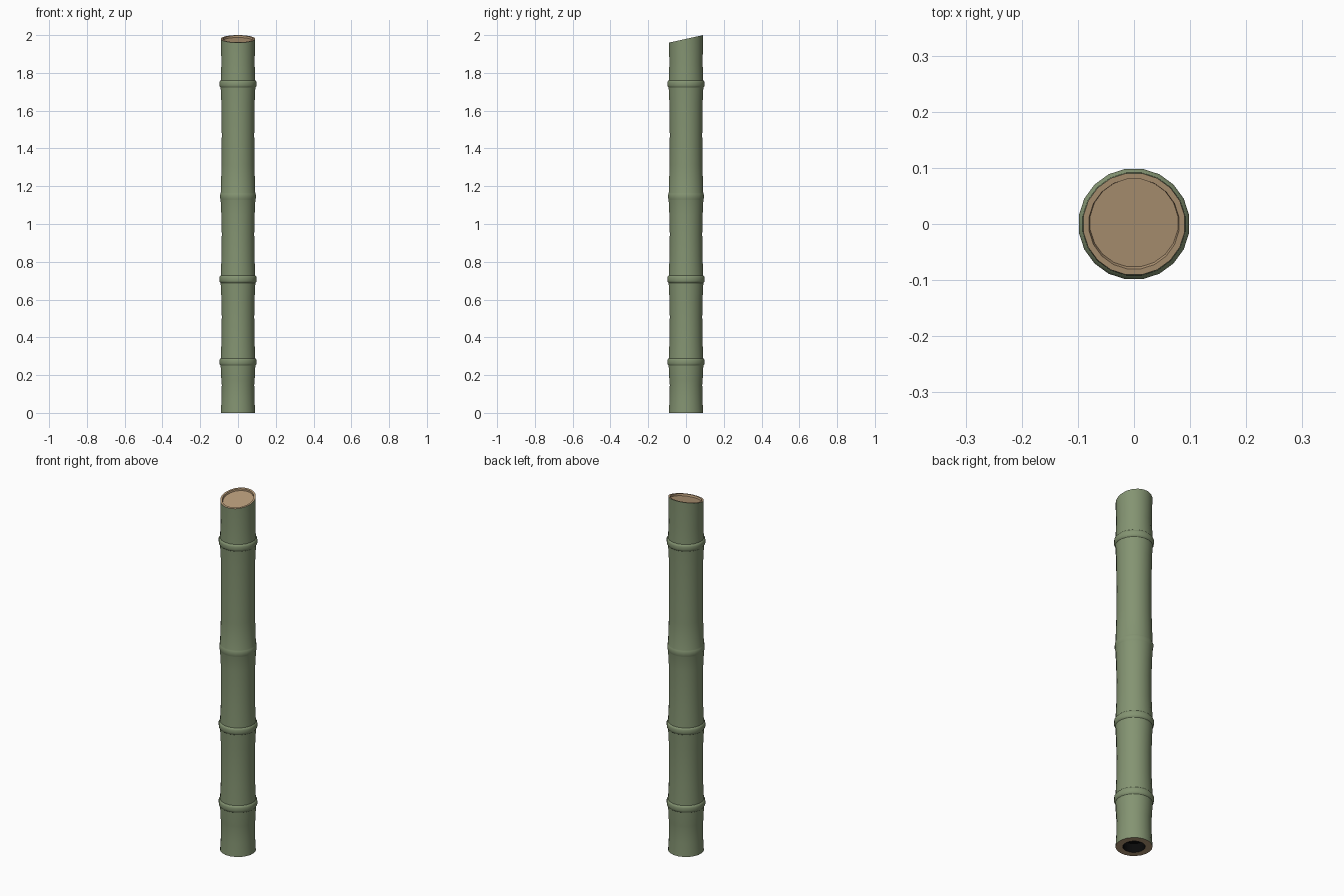
import bpy, bmesh, math

if "Cube" in bpy.data.objects:
    bpy.data.objects.remove(bpy.data.objects["Cube"])

SIDES = 20
SLANT = 0.22   # slope of the angled top cut


def material(name, colour):
    m = bpy.data.materials.new(name)
    m.diffuse_color = (*colour, 1)
    m.use_nodes = True
    m.node_tree.nodes["Principled BSDF"].inputs["Base Color"].default_value = m.diffuse_color
    return m


GREEN = material("bamboo green", (0.231, 0.296, 0.168))
TAN = material("cut wood tan", (0.47, 0.325, 0.19))
DARK = material("hollow black", (0.003, 0.003, 0.003))


def build(name, rings, mats, cap=False):
    """Lathe rings of (radius, z, slant, y shift), band i gets mats[i]."""
    bm = bmesh.new()
    slots = list(dict.fromkeys(mats))
    loops = []
    for r, z, slant, dy in rings:
        loop = []
        for i in range(SIDES):
            a = 2 * math.pi * (i + 0.5) / SIDES
            x, y = r * math.cos(a), r * math.sin(a)
            loop.append(bm.verts.new((x, y + dy, z + slant * y)))
        loops.append(loop)
    for k in range(len(loops) - 1):
        lo, hi = loops[k], loops[k + 1]
        for i in range(SIDES):
            j = (i + 1) % SIDES
            bm.faces.new((lo[i], lo[j], hi[j], hi[i])).material_index = slots.index(mats[k])
    if cap:
        bm.faces.new(loops[-1]).material_index = slots.index(mats[-1])
    me = bpy.data.meshes.new(name)
    bm.to_mesh(me)
    bm.free()
    for m in slots:
        me.materials.append(m)
    ob = bpy.data.objects.new(name, me)
    bpy.context.collection.objects.link(ob)
    bpy.context.view_layer.objects.active = ob
    ob.select_set(True)
    bpy.ops.object.shade_smooth_by_angle(angle=math.radians(30))
    ob.select_set(False)
    return ob


# stalk: hollow base, flared segments with ridged nodes, slanted recessed top
rings = [(0.056, 0.05, 0, 0), (0.056, 0, 0, 0), (0.092, 0, 0, 0)]
mats = [DARK, TAN]
nodes = [(0.27, 0.0995), (0.708, 0.0995), (1.146, 0.096), (1.742, 0.0995)]
prev = 0.0
for z, r in nodes:
    span = z - prev
    rings += [(0.088, prev + 0.28 * span, 0, 0),
              (0.087, prev + 0.55 * span, 0, 0),
              (0.089, z - 0.10, 0, 0),
              (0.093, z - 0.02, 0, 0),
              (r - 0.002, z - 0.015, 0, 0),
              (r, z - 0.008, 0, 0),
              (r, z + 0.008, 0, 0),
              (r - 0.002, z + 0.014, 0, 0),
              (0.0925, z + 0.019, 0, 0)]
    prev = z
rings += [(0.089, 1.85, 0, 0), (0.0915, 1.98, SLANT, 0)]
mats += [GREEN] * (len(rings) - 1 - len(mats))
rings += [(0.081, 1.98, SLANT, 0), (0.079, 1.97, SLANT, 0.002)]
mats += [TAN, TAN]
build("bamboo_stalk", rings, mats, cap=True)

# dark floor closing the hollow at the bottom
build("hollow_floor", [(0.056, 0.05, 0, 0), (0.02, 0.05, 0, 0)], [DARK], cap=True)
